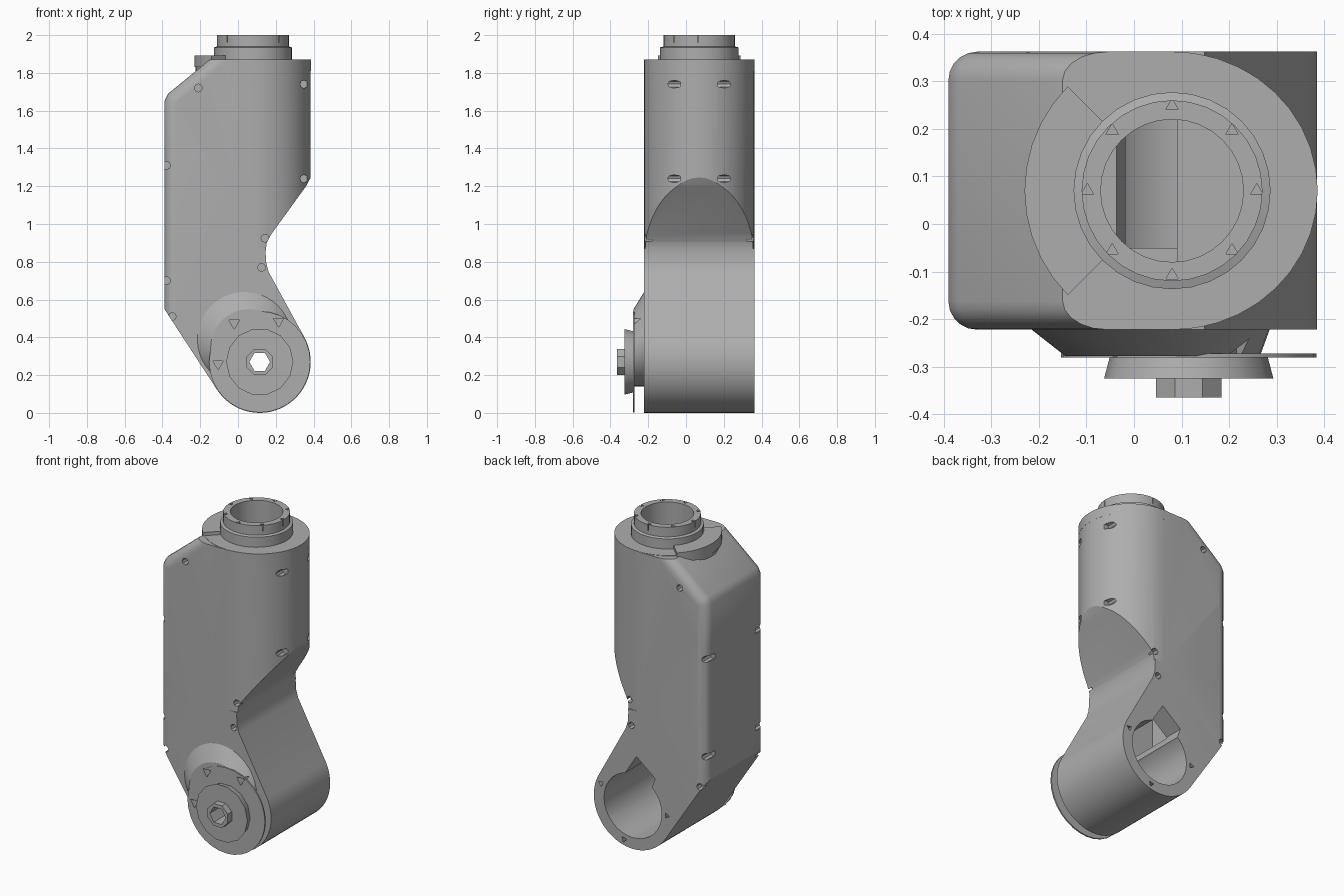
import bpy, bmesh
from math import sin, cos, pi, radians
from mathutils import Matrix, Vector

cube = bpy.data.objects.get("Cube")
if cube:
    bpy.data.objects.remove(cube, do_unlink=True)

grey = bpy.data.materials.new("plain grey")
grey.use_nodes = True
grey.diffuse_color = (0.42, 0.42, 0.42, 1)
grey.node_tree.nodes["Principled BSDF"].inputs["Base Color"].default_value = (0.42, 0.42, 0.42, 1)

PIVOT = (0.115, 0.27)      # lower joint centre in x, z
NECK = (0.08, 0.07)        # upper joint centre in x, y
DEPTH = 0.292              # half depth of the housing


def arc(cx, cy, r, a, b, n):
    return [(cx + r * cos(radians(a + (b - a) * i / n)),
             cy + r * sin(radians(a + (b - a) * i / n))) for i in range(n + 1)]


def make(name, bm):
    bmesh.ops.recalc_face_normals(bm, faces=bm.faces)
    mesh = bpy.data.meshes.new(name)
    bm.to_mesh(mesh)
    bm.free()
    mesh.materials.append(grey)
    ob = bpy.data.objects.new(name, mesh)
    bpy.context.collection.objects.link(ob)
    return ob


def loft(name, rings):
    """Join equal rings of points and cap both ends."""
    bm = bmesh.new()
    rows = [[bm.verts.new(p) for p in ring] for ring in rings]
    n = len(rows[0])
    for low, high in zip(rows, rows[1:]):
        for i in range(n):
            bm.faces.new((low[i], low[(i + 1) % n], high[(i + 1) % n], high[i]))
    bm.faces.new(rows[0])
    bm.faces.new(rows[-1])
    return make(name, bm)


def prism_y(name, pts, y0, y1):
    return loft(name, [[(x, y, z) for x, z in pts] for y in (y0, y1)])


def prism_z(name, pts, z0, z1):
    return loft(name, [[(x, y, z) for x, y in pts] for z in (z0, z1)])


def disc(c, r, n=32, turn=0):
    return arc(c[0], c[1], r, turn, turn + 360, n)[:-1]


def boolean(ob, cutter, operation="DIFFERENCE", keep=False):
    mod = ob.modifiers.new("cut", "BOOLEAN")
    mod.operation, mod.solver, mod.object = operation, "EXACT", cutter
    bpy.context.view_layer.objects.active = ob
    bpy.ops.object.modifier_apply(modifier=mod.name)
    if not keep:
        bpy.data.objects.remove(cutter, do_unlink=True)


# Housing side profile: round foot, pinched waist, straight neck, sloped shoulder
profile = arc(*PIVOT, 0.27, 212, 387, 30)
profile += [(0.163, 0.745), (0.15, 0.79), (0.146, 0.85), (0.152, 0.9), (0.172, 0.94)]
profile += [(0.36, 1.2), (0.387, 1.25), (0.387, 1.87), (-0.15, 1.87), (-0.37, 1.69),
            (-0.39, 1.65), (-0.39, 0.55)]
housing = prism_y("housing", profile, NECK[1] - DEPTH, NECK[1] + DEPTH)

# Soften the rim along the shoulder and the left wall
bm = bmesh.new()
bm.from_mesh(housing.data)
rim = []
for e in bm.edges:
    a, b = (v.co for v in e.verts)
    if abs(a.y - b.y) < 0.001 and max(a.x, b.x) < -0.1 and min(a.z, b.z) > 0.5:
        rim.append(e)
bmesh.ops.bevel(bm, geom=rim, offset=0.06, segments=5, profile=0.5, affect="EDGES")
bm.to_mesh(housing.data)
bm.free()

# Round the neck by intersecting with a D-shaped plan that is square below the waist
front, back = NECK[1] - DEPTH, NECK[1] + DEPTH
plan = [(-0.6, back), (-0.6, front)]
plan += [(x * 1.045 - 0.0036, y) for x, y in arc(*NECK, DEPTH, -90, 90, 28)]
envelope = prism_z("envelope", plan, 0.85, 2.2)
square = [(-0.7, front - 0.1), (0.7, front - 0.1), (0.7, back + 0.1), (-0.7, back + 0.1)]
boolean(envelope, prism_z("lower_envelope", square, -0.2, 0.87), "UNION")
boolean(housing, envelope, "INTERSECT")

# Neck flange with a raised sector
flange = prism_z("neck_flange", [(x, NECK[1] + (y - NECK[1]) * 0.955)
                                 for x, y in disc(NECK, 0.306, 40)], 1.81, 1.872)
sector = arc(*NECK, 0.31, 135, 225, 10) + arc(*NECK, 0.19, 225, 135, 10)
lip = prism_z("flange_lip", sector, 1.83, 1.893)

# Stepped collar
collar = loft("neck_collar", [[(x, y, z) for x, y in disc(NECK, r, 32)]
              for r, z in ((0.207, 1.86), (0.207, 1.935), (0.19, 1.94), (0.19, 2.0))])

# Lower joint: sloped boss, thin cover, hub and nut
boss = loft("joint_boss", [[(x, y, z) for x, z in disc(c, r, 40)] for c, r, y in (
    ((0.035, 0.39), 0.25, -0.21), ((0.035, 0.39), 0.25, -0.222), ((0.06, 0.345), 0.205, -0.277))])
cover = prism_y("joint_cover", disc(PIVOT, 0.268, 32), -0.281, -0.272)
hub = loft("joint_hub", [[(x, y, z) for x, z in disc(PIVOT, r, 14)]
           for r, y in ((0.165, -0.276), (0.178, -0.325))])
nut = prism_y("joint_nut", disc(PIVOT, 0.075, 8, 22.5), -0.365, -0.32)

# Neck bore, inner cavity, open back of the joint, and the ragged notch above it
bore = prism_z("bore", disc(NECK, 0.15, 32), 1.15, 2.2)
for part in (flange, collar, lip):
    boolean(part, bore, keep=True)
boolean(housing, bore)
room = [(-0.22, -0.1), (0.09, -0.1), (0.09, 0.24), (-0.22, 0.24)]
boolean(housing, prism_z("room", room, 0.47, 1.3))
boolean(housing, prism_y("joint_bore", disc(PIVOT, 0.2, 32), -0.18, 0.5))
notch = [(0.22, 0.38), (0.09, 0.585), (-0.04, 0.48), (0.0, 0.37)]
boolean(housing, prism_y("notch", notch, -0.05, 0.5))

# Axle hole through the joint
axle = prism_y("axle_hole", disc(PIVOT, 0.055, 6), -0.5, -0.1)
for part in (housing, boss, cover, hub):
    boolean(part, axle, keep=True)
boolean(nut, axle)

# Screw holes drilled from both sides: x, z, distance from the mid-plane to the floor
screws = [(-0.378, 1.31, 0.2), (-0.378, 0.7, 0.2), (-0.348, 0.51, 0.25), (-0.21, 1.72, 0.22),
          (0.35, 1.74, 0.1), (0.35, 1.24, 0.1), (0.143, 0.925, 0.25), (0.125, 0.77, 0.25)]
for x, z, floor in screws:
    for side in (-1, 1):
        ends = sorted((NECK[1] + side * floor, NECK[1] + side * 0.5))
        boolean(housing, prism_y("screw_hole", disc((x, z), 0.021, 8), *ends))

# Three-sided sockets around the hub and around the collar
for x, z in ((-0.02, 0.475), (0.215, 0.485), (-0.105, 0.26)):
    socket = prism_y("socket", disc((x, z), 0.032, 3, 30), -0.4, -0.235)
    boolean(cover, socket, keep=True)
    boolean(boss, socket)
for x, y in disc(NECK, 0.178, 8):
    boolean(collar, prism_z("socket", disc((x, y), 0.015, 3, 90), 1.96, 2.1))

# Sockets in the open rear rim of the joint
for a in (20, 180, 285):
    x, z = arc(*PIVOT, 0.235, a, a, 1)[0]
    boolean(housing, prism_y("socket", disc((x, z), 0.02, 3, a), 0.32, 0.5))

for ob in (housing, flange, lip, collar, boss, cover, hub, nut):
    bpy.ops.object.select_all(action="DESELECT")
    ob.select_set(True)
    bpy.context.view_layer.objects.active = ob
    bpy.ops.object.shade_smooth_by_angle(angle=radians(28))
